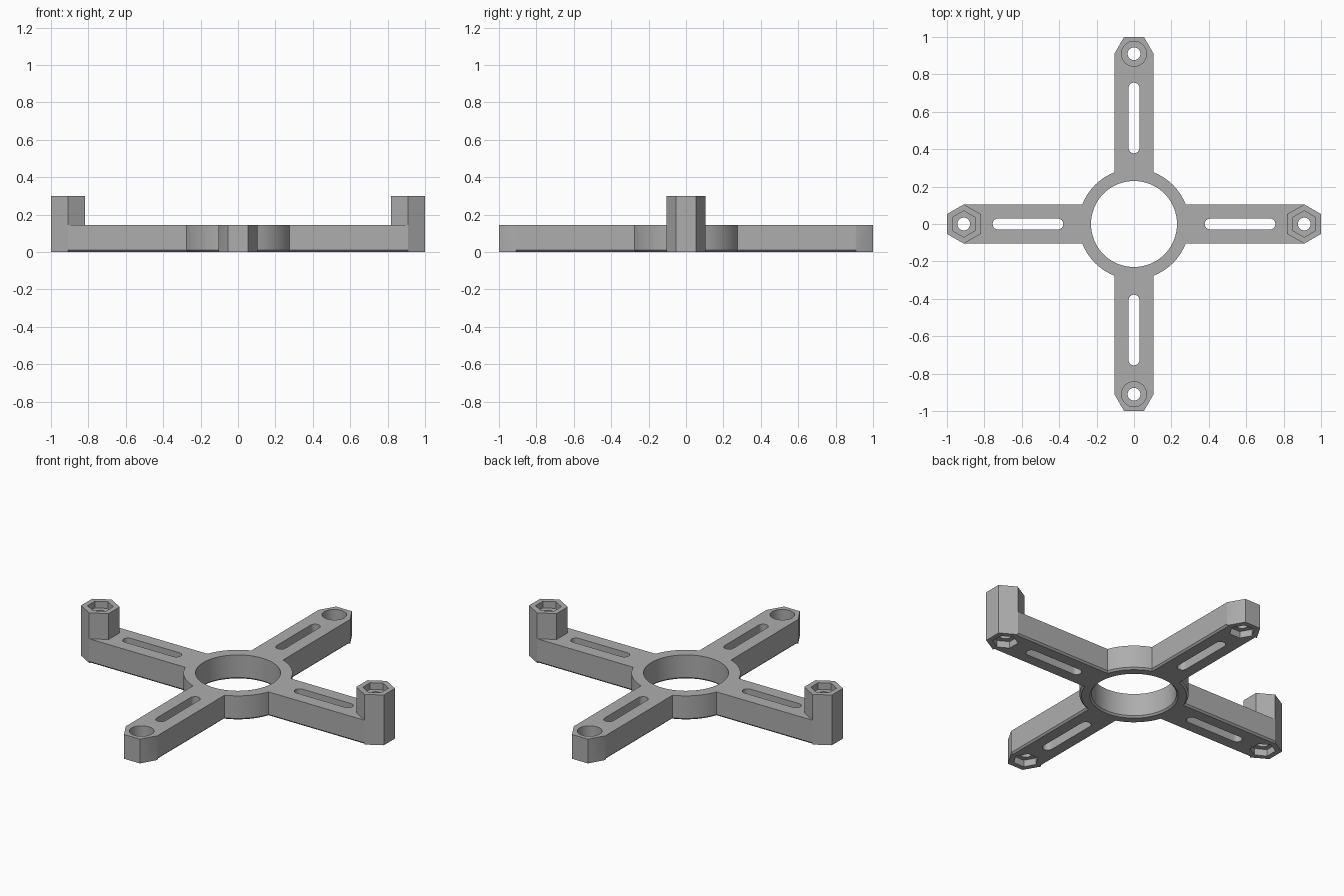
import bpy
from math import asin, cos, sin, pi, tau
from mathutils import Matrix, Vector

cube = bpy.data.objects.get("Cube")
if cube:
    bpy.data.objects.remove(cube, do_unlink=True)

HEIGHT, POST_TOP = 0.145, 0.30
RING_OUT, RING_IN = 0.295, 0.23
HALF, TIP = 0.105, 0.91        # arm half width, hexagon centre distance
EDGE = 0.01                    # bottom bevel
FLAT = HALF * cos(pi / 6)

grey = bpy.data.materials.new("mid grey")
grey.use_nodes = True
colour = (0.42, 0.42, 0.42, 1)
grey.diffuse_color = colour
grey.node_tree.nodes["Principled BSDF"].inputs["Base Color"].default_value = colour


def turn(points, k):
    """Rotate 2D points by k quarter turns."""
    for _ in range(k):
        points = [(-y, x) for x, y in points]
    return points


def circle(r, n, x=0.0, start=0.0):
    return [(x + r * cos(start + tau * i / n), r * sin(start + tau * i / n)) for i in range(n)]


def hexagon(r):
    return circle(r, 6, TIP, pi / 6)


def slot(x0, x1, r, n=12):
    """Rounded slot outline between two end centres."""
    right = [(x1 + r * sin(pi * i / n), -r * cos(pi * i / n)) for i in range(n + 1)]
    left = [(x0 - r * sin(pi * i / n), r * cos(pi * i / n)) for i in range(n + 1)]
    return right + left


def loft(name, levels):
    """Solid through stacked outlines given as (z, points)."""
    n = len(levels[0][1])
    verts = [(x, y, z) for z, pts in levels for x, y in pts]
    faces = [tuple(reversed(range(n))), tuple(range(len(verts) - n, len(verts)))]
    for s in range(len(levels) - 1):
        for i in range(n):
            a, b = s * n + i, s * n + (i + 1) % n
            faces.append((a, b, b + n, a + n))
    mesh = bpy.data.meshes.new(name)
    mesh.from_pydata(verts, [], faces)
    mesh.materials.append(grey)
    obj = bpy.data.objects.new(name, mesh)
    bpy.context.collection.objects.link(obj)
    return obj


def prism(name, pts, z0, z1):
    return loft(name, [(z0, pts), (z1, pts)])


def combine(base, other, operation):
    """Apply a boolean and discard the helper."""
    other.hide_render = True
    mod = base.modifiers.new(operation, "BOOLEAN")
    mod.operation, mod.solver, mod.object = operation, "EXACT", other
    bpy.context.view_layer.objects.active = base
    bpy.ops.object.modifier_apply(modifier=mod.name)
    bpy.data.objects.remove(other, do_unlink=True)


def plate_outline(inset):
    """Ring with four arms; the hexagonal tips are never inset."""
    half, radius = HALF - inset, RING_OUT - inset
    a = asin(half / radius)
    tip = [(TIP, -HALF), (TIP + FLAT, -HALF / 2), (TIP + FLAT, HALF / 2), (TIP, HALF)]
    quarter = [(TIP - 0.005, -half)] + tip + [(TIP - 0.005, half)]
    steps = 14
    for i in range(steps + 1):
        t = a + (pi / 2 - 2 * a) * i / steps
        quarter.append((radius * cos(t), radius * sin(t)))
    return [p for k in range(4) for p in turn(quarter, k)]


# Plate with bevelled bottom edge
bracket = loft("cross_bracket", [(0, plate_outline(EDGE)), (EDGE, plate_outline(0)),
                                 (HEIGHT, plate_outline(0))])

# Raised hexagonal posts on the left and right arms
for k in (0, 2):
    combine(bracket, prism("post", turn(hexagon(HALF), k), 0.05, POST_TOP), "UNION")

# Central opening
combine(bracket, loft("opening", [(-EDGE, circle(RING_IN + 2 * EDGE, 64)),
                                  (EDGE, circle(RING_IN, 64)),
                                  (0.4, circle(RING_IN, 64))]), "DIFFERENCE")

# Slots, screw holes, nut pockets and counterbores
for k in range(4):
    cuts = [prism("arm_slot", turn(slot(0.407, 0.727, 0.029), k), -0.1, 0.4),
            prism("screw_hole", turn(circle(0.034, 32, TIP), k), -0.1, 0.4),
            prism("lower_pocket", turn(hexagon(0.07), k), -0.1, 0.04)]
    if k % 2 == 0:
        cuts.append(prism("upper_pocket", turn(hexagon(0.07), k), POST_TOP - 0.04, 0.4))
    else:
        cuts.append(prism("counterbore", turn(circle(0.067, 40, TIP), k), HEIGHT - 0.07, 0.4))
    for cut in cuts:
        combine(bracket, cut, "DIFFERENCE")

# Smooth the round walls, keep corners sharp
bpy.ops.object.select_all(action="DESELECT")
bracket.select_set(True)
bpy.context.view_layer.objects.active = bracket
bpy.ops.object.shade_smooth_by_angle(angle=pi / 6)
